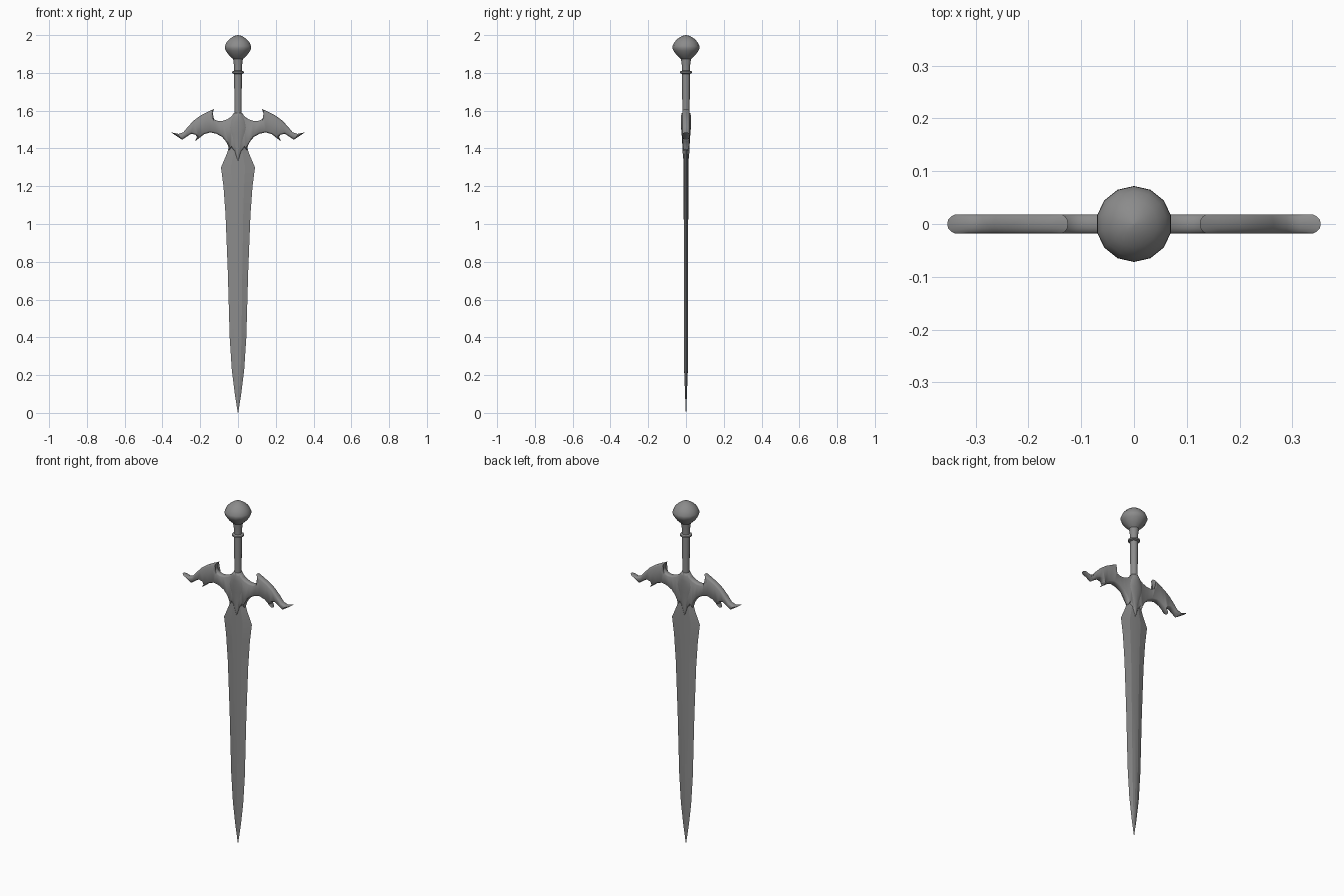
import bpy, bmesh, math
from mathutils import Vector

steel = bpy.data.materials.new("dark_steel")
steel.diffuse_color = (0.26, 0.26, 0.26, 1)


def finish(name, bm, angle=35):
    bmesh.ops.recalc_face_normals(bm, faces=bm.faces)
    me = bpy.data.meshes.new(name)
    bm.to_mesh(me)
    bm.free()
    me.materials.append(steel)
    ob = bpy.data.objects.new(name, me)
    bpy.context.collection.objects.link(ob)
    bpy.ops.object.select_all(action='DESELECT')
    ob.select_set(True)
    bpy.context.view_layer.objects.active = ob
    bpy.ops.object.shade_smooth_by_angle(angle=math.radians(angle))
    return ob


def skin(bm, loops):
    # bridge a stack of equal-length closed loops and cap both ends
    rings = [[bm.verts.new(p) for p in loop] for loop in loops]
    n = len(rings[0])
    for a, b in zip(rings, rings[1:]):
        for i in range(n):
            j = (i + 1) % n
            bm.faces.new((a[i], a[j], b[j], b[i]))
    caps = [bm.faces.new(rings[0]), bm.faces.new(rings[-1])]
    bmesh.ops.triangulate(bm, faces=caps)
    bmesh.ops.remove_doubles(bm, verts=bm.verts, dist=1e-5)


def lathe(name, profile, sides=14, angle=35):
    # profile entries: x radius, y radius, z
    bm = bmesh.new()
    turns = [2 * math.pi * k / sides for k in range(sides)]
    skin(bm, [[(rx * math.sin(t), ry * math.cos(t), z) for t in turns] for rx, ry, z in profile])
    return finish(name, bm, angle)


def round_part(name, profile):
    return lathe(name, [(r, r, z) for r, z in profile])


# Blade: flattened cross-section with bevelled edges
bm = bmesh.new()
stations = [(0.042, 1.46, 0.012), (0.047, 1.41, 0.012), (0.06, 1.37, 0.012),
            (0.09, 1.30, 0.012), (0.077, 1.20, 0.012), (0.066, 1.05, 0.012),
            (0.054, 0.75, 0.011), (0.044, 0.40, 0.011), (0.033, 0.23, 0.010),
            (0.017, 0.10, 0.005), (0.001, 0.0, 0.001)]
section = [(-1, 0), (-0.42, -0.85), (0, -1), (0.42, -0.85),
           (1, 0), (0.42, 0.85), (0, 1), (-0.42, 0.85)]
skin(bm, [[(w * x, t * y, z) for x, y in section] for w, z, t in stations])
finish("blade", bm, 8)

# Guard: winged outline, right half, from top centre to bottom centre
half = [(0, 1.585), (0.027, 1.58), (0.037, 1.567), (0.055, 1.555), (0.08, 1.546),
        (0.105, 1.545), (0.125, 1.553), (0.137, 1.567), (0.136, 1.585), (0.125, 1.61),
        (0.16, 1.594), (0.20, 1.573), (0.235, 1.547), (0.265, 1.515), (0.29, 1.485),
        (0.315, 1.477), (0.354, 1.485), (0.32, 1.462), (0.295, 1.446), (0.272, 1.462),
        (0.247, 1.478), (0.225, 1.473), (0.217, 1.46), (0.228, 1.438), (0.205, 1.455),
        (0.18, 1.475), (0.147, 1.485), (0.115, 1.478), (0.085, 1.462), (0.064, 1.437),
        (0.053, 1.415), (0.046, 1.39), (0.034, 1.405), (0.02, 1.385), (0, 1.37)]
outline = [Vector(p) for p in half] + [Vector((-x, z)) for x, z in half[-2:0:-1]]


def inset(points, d):
    result = []
    for i, p in enumerate(points):
        a = (p - points[i - 1]).normalized()
        b = (points[(i + 1) % len(points)] - p).normalized()
        na, nb = Vector((a.y, -a.x)), Vector((b.y, -b.x))
        m = (na + nb).normalized()
        result.append(p + m * d / max(m.dot(na), 0.5))
    return result


def depth(z):
    return 0.018 - 0.003 * min(1, max(0, (1.43 - z) / 0.06))


bm = bmesh.new()
layers = [(-1, 0.008), (-0.8, 0.004), (-0.45, 0.001), (0, 0),
          (0.45, 0.001), (0.8, 0.004), (1, 0.008)]
skin(bm, [[(p.x, s * depth(p.y), p.y) for p in inset(outline, d)] for s, d in layers])
finish("guard", bm, 50)

# Central swelling of the guard, running down to a point over the blade
lathe("guard_boss", [(0.001, 0.012, 1.33), (0.011, 0.016, 1.355), (0.021, 0.018, 1.385),
                     (0.034, 0.020, 1.43), (0.052, 0.023, 1.475), (0.058, 0.026, 1.51),
                     (0.048, 0.027, 1.545), (0.032, 0.027, 1.572), (0.022, 0.022, 1.588)],
      sides=20, angle=70)

# Grip with its ring and flared collar
round_part("grip", [(0.019, 1.56), (0.021, 1.79), (0.021, 1.82)])
round_part("grip_ring", [(0.02, 1.794), (0.032, 1.799), (0.033, 1.803), (0.032, 1.807), (0.02, 1.812)])
round_part("collar", [(0.021, 1.805), (0.022, 1.84), (0.026, 1.87), (0.028, 1.89)])

# Pommel
round_part("pommel", [(0.022, 1.87), (0.032, 1.878), (0.050, 1.895), (0.066, 1.917),
                      (0.072, 1.932), (0.071, 1.942), (0.062, 1.962), (0.045, 1.98),
                      (0.022, 1.995), (0.001, 2.0)])
